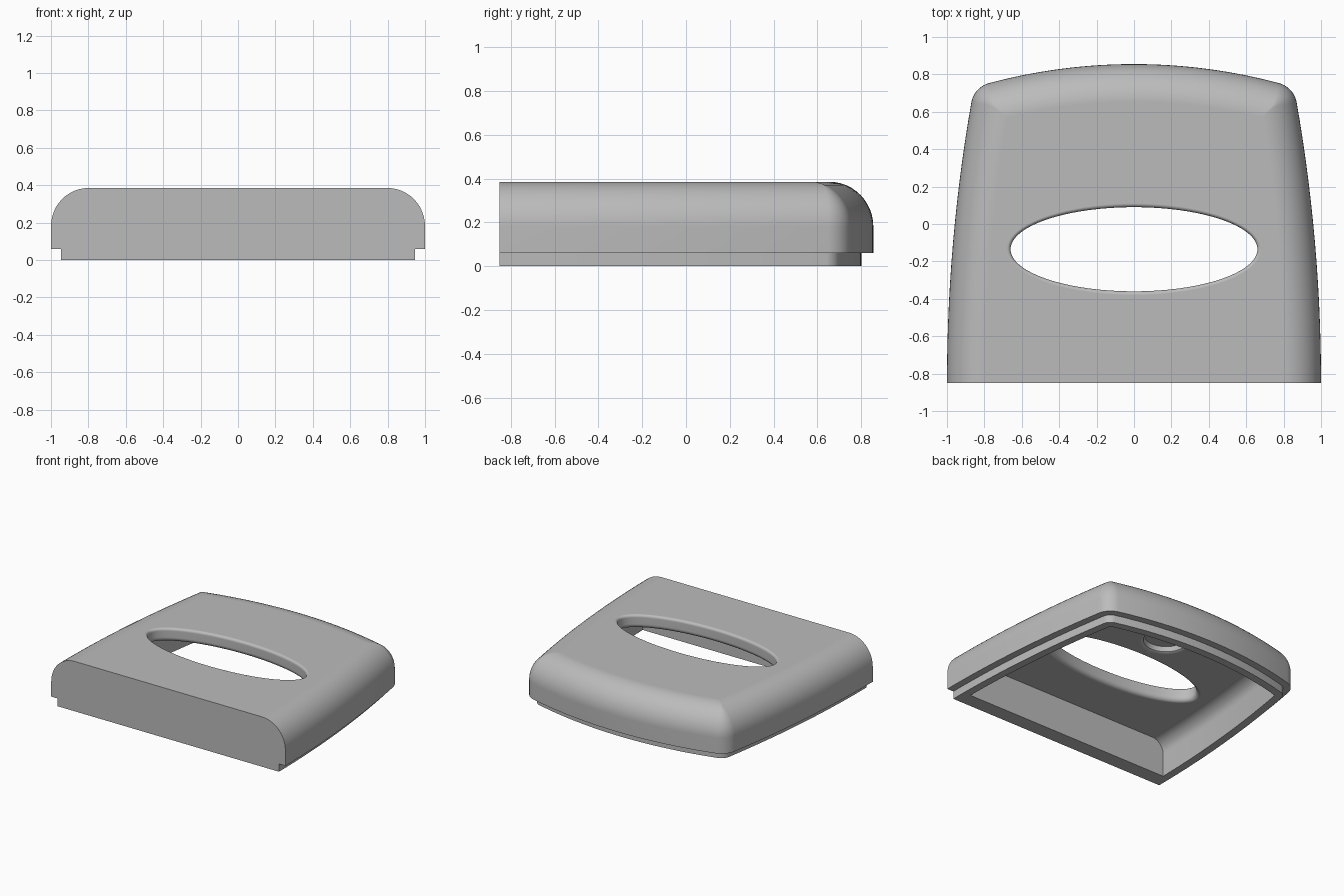
import bpy, bmesh, math
from mathutils import Vector

cube = bpy.data.objects.get("Cube")
if cube:
    bpy.data.objects.remove(cube)

FRONT, BACK = -0.85, 0.855
SIDE_R, BACK_R, CORNER_R = 8.7, 3.0, 0.13
WALL, LIP, STEP_Z = 0.115, 0.055, 0.06
TOP, CEILING, SHOULDER = 0.385, 0.28, 0.18

grey = bpy.data.materials.new("light_grey")
grey.use_nodes = True
colour = (0.5, 0.5, 0.5, 1)
grey.diffuse_color = colour
grey.node_tree.nodes["Principled BSDF"].inputs["Base Color"].default_value = colour


def arc(centre, radius, a, b, n):
    return [centre + radius * Vector((math.cos(a + (b - a) * i / n),
                                      math.sin(a + (b - a) * i / n))) for i in range(n + 1)]


def outline(inset, front):
    """Bowed sides, bowed back and rounded corners, from front +x round to front -x."""
    r = max(CORNER_R - inset, 0.012)
    c1, c2 = Vector((1 - SIDE_R, FRONT)), Vector((0, BACK - BACK_R))
    r1, r2 = SIDE_R - inset - r, BACK_R - inset - r
    d = c2 - c1
    along = (r1 * r1 - r2 * r2 + d.length_squared) / (2 * d.length)
    across = math.sqrt(r1 * r1 - along * along)
    u = d.normalized()
    corner = c1 + u * along + Vector((-u.y, u.x)) * across
    a1 = math.atan2(*(corner - c1).yx)
    a2 = math.atan2(*(corner - c2).yx)
    start = math.asin((front - FRONT) / (SIDE_R - inset))
    half = arc(c1, SIDE_R - inset, start, a1, 14)
    half += arc(corner, r, a1, a2, 10)[1:]
    half += arc(c2, BACK_R - inset, a2, math.pi / 2, 14)[1:]
    return half + [Vector((-p.x, p.y)) for p in reversed(half[:-1])]


def fillet(inset, z, radius, height, n=12):
    return [(inset + radius * (1 - math.cos(t)), z + height * math.sin(t))
            for t in (math.pi / 2 * i / n for i in range(n + 1))]


def bridge(bm, a, b, closed=True):
    n = len(a)
    for i in range(n if closed else n - 1):
        j = (i + 1) % n
        bm.faces.new((a[i], a[j], b[j], b[i]))


def finish(bm, name):
    bmesh.ops.recalc_face_normals(bm, faces=bm.faces)
    mesh = bpy.data.meshes.new(name)
    bm.to_mesh(mesh)
    bm.free()
    mesh.materials.append(grey)
    obj = bpy.data.objects.new(name, mesh)
    bpy.context.collection.objects.link(obj)
    return obj


# Hollow cover: outer skin with stepped lip, inner skin, flat front wall
bm = bmesh.new()


def ring(inset, z, front):
    return [bm.verts.new((p.x, p.y, z)) for p in outline(inset, front)]


outer = [ring(d, z, FRONT) for d, z in
         [(LIP, 0), (LIP, STEP_Z), (0, STEP_Z)] + fillet(0, SHOULDER, 0.2, TOP - SHOULDER)]
inner = [ring(d, z, FRONT + WALL) for d, z in
         [(WALL, 0)] + fillet(WALL, SHOULDER, 0.1, CEILING - SHOULDER)]
for a, b in zip(outer, outer[1:]):
    bridge(bm, a, b, closed=False)
for a, b in zip(inner, inner[1:]):
    bridge(bm, a, b)
bridge(bm, outer[0], inner[0])
bm.faces.new(outer[-1])
bm.faces.new(inner[-1])
bm.faces.new([r[0] for r in outer] + [r[-1] for r in reversed(outer)])
cover = finish(bm, "cover_shell")


def cutter(name, cx, cy, rx, ry, profile, n=96):
    """Lofted elliptical plug; profile lists (growth, height)."""
    bm = bmesh.new()
    rings = [[bm.verts.new((cx + (rx + g) * math.cos(2 * math.pi * i / n),
                            cy + (ry + g) * math.sin(2 * math.pi * i / n), z))
              for i in range(n)] for g, z in profile]
    for a, b in zip(rings, rings[1:]):
        bridge(bm, a, b)
    bm.faces.new(rings[0])
    bm.faces.new(rings[-1])
    obj = finish(bm, name)
    obj.hide_render = True
    return obj


# Oval opening with rounded rims, and the round recess in the ceiling
steps = [math.pi / 2 * i / 6 for i in range(7)]
rim_low = [(0.035 * (1 - math.sin(t)), CEILING + 0.035 * (1 - math.cos(t))) for t in steps]
rim_high = [(0.02 * (1 - math.cos(t)), TOP - 0.02 + 0.02 * math.sin(t)) for t in steps]
oval = cutter("oval_cutter", 0, -0.135, 0.66, 0.225,
              [(0.035, CEILING - 0.04)] + rim_low + rim_high + [(0.02, TOP + 0.05)])
recess = cutter("recess_cutter", 0, 0.35, 0.15, 0.15,
                [(0.035, CEILING - 0.04), (0.035, CEILING), (0.01, CEILING + 0.015),
                 (0, CEILING + 0.05)], 64)

bpy.ops.object.select_all(action="DESELECT")
bpy.context.view_layer.objects.active = cover
cover.select_set(True)
for tool in (oval, recess):
    mod = cover.modifiers.new("cut", "BOOLEAN")
    mod.operation, mod.solver, mod.object = "DIFFERENCE", "EXACT", tool
    bpy.ops.object.modifier_apply(modifier=mod.name)
    bpy.data.objects.remove(tool)

# Smooth shading with crisp edges
bpy.ops.object.shade_smooth_by_angle(angle=math.radians(32))
weighted = cover.modifiers.new("weighted_normals", "WEIGHTED_NORMAL")
weighted.keep_sharp = True
